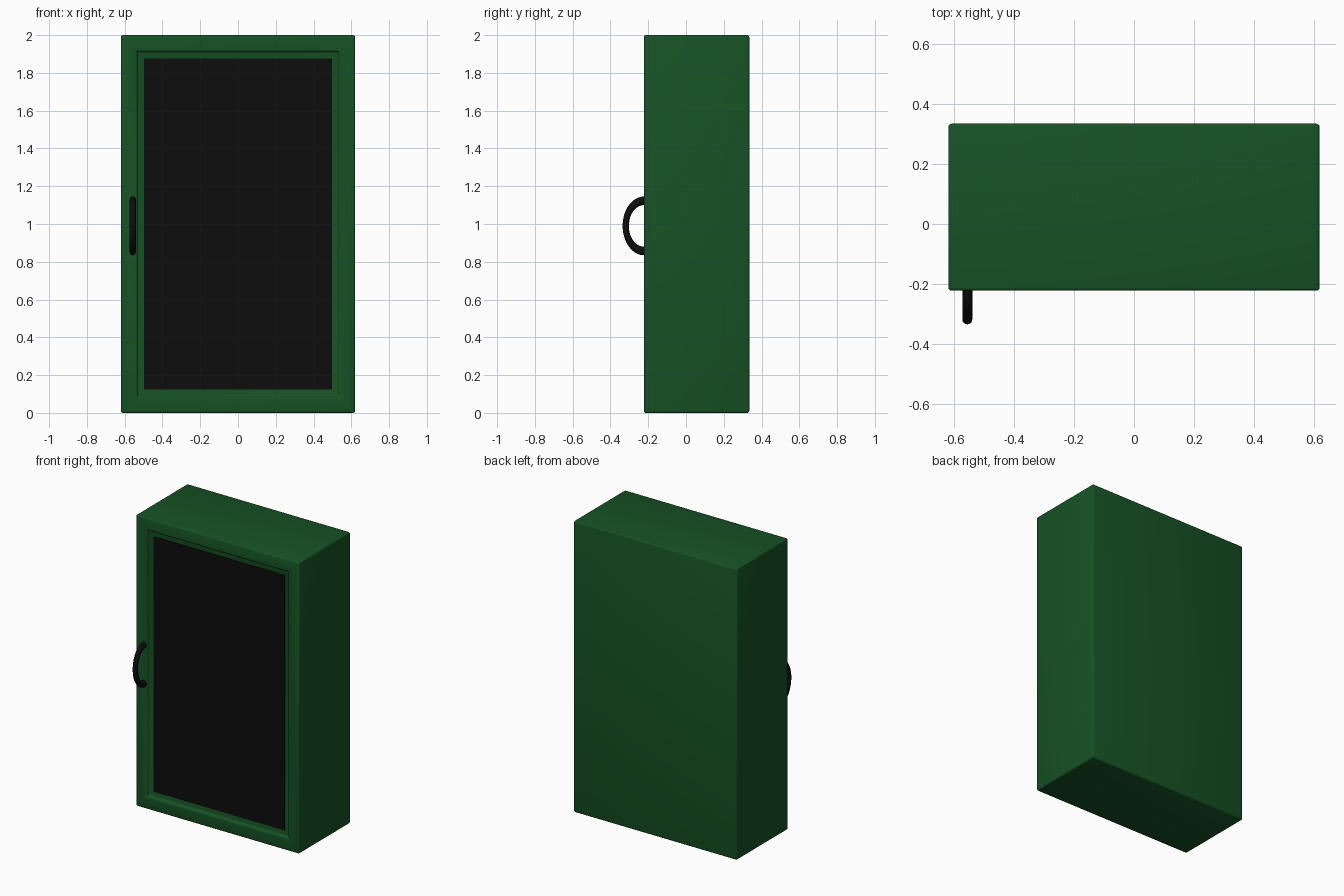
import bpy, bmesh
from mathutils import Matrix, Vector

if "Cube" in bpy.data.objects:
    bpy.data.objects.remove(bpy.data.objects["Cube"])


def material(name, color):
    m = bpy.data.materials.new(name)
    m.diffuse_color = (*color, 1)
    m.use_nodes = True
    m.node_tree.nodes["Principled BSDF"].inputs["Base Color"].default_value = m.diffuse_color
    return m


GREEN = material("green_paint", (0.008, 0.085, 0.018))
BLACK = material("black", (0.004, 0.004, 0.004))


def finish(bm, name, mat, bevel=0):
    mesh = bpy.data.meshes.new(name)
    bm.to_mesh(mesh)
    bm.free()
    mesh.materials.append(mat)
    obj = bpy.data.objects.new(name, mesh)
    bpy.context.collection.objects.link(obj)
    bpy.ops.object.select_all(action='DESELECT')
    obj.select_set(True)
    bpy.context.view_layer.objects.active = obj
    if bevel:
        mod = obj.modifiers.new("rounded_edges", 'BEVEL')
        mod.width, mod.segments = bevel, 3
        bpy.ops.object.modifier_apply(modifier=mod.name)
    bpy.ops.object.shade_smooth_by_angle(angle=0.6)
    return obj


def box(lo, hi):
    bm = bmesh.new()
    lo, hi = Vector(lo), Vector(hi)
    bmesh.ops.create_cube(bm, size=1, matrix=Matrix.Translation((lo + hi) / 2)
                          @ Matrix.Diagonal((*(hi - lo), 1)))
    return bm


FRONT, BACK = -0.223, 0.335
RECESS = 0.02

# Cabinet body with a shallow recess in the front face
bm = box((-0.62, FRONT, 0), (0.62, BACK, 2))
bm.normal_update()
front = min(bm.faces, key=lambda f: f.calc_center_median().y)
bmesh.ops.inset_region(bm, faces=[front], thickness=0.122)
ret = bmesh.ops.extrude_face_region(bm, geom=[front])
bmesh.ops.delete(bm, geom=[front], context='FACES')
bmesh.ops.translate(bm, vec=(0, RECESS, 0),
                    verts=[v for v in ret["geom"] if isinstance(v, bmesh.types.BMVert)])
bmesh.ops.recalc_face_normals(bm, faces=bm.faces)
finish(bm, "cabinet_body", GREEN, 0.012)

# Dark door panel sitting in the recess
finish(box((-0.498, FRONT + RECESS - 0.004, 0.124),
           (0.498, FRONT + RECESS + 0.004, 1.876)), "door_panel", BLACK)

# Door handle: half of a stretched ring
bpy.ops.mesh.primitive_torus_add(major_segments=64, minor_segments=16,
                                 major_radius=0.096, minor_radius=0.0165)
ring = bpy.context.object
bm = bmesh.new()
bm.from_mesh(ring.data)
bpy.data.objects.remove(ring)
bm.transform(Matrix.Translation((-0.557, FRONT, 0.99))
             @ Matrix.Diagonal((1, 1, 1.38, 1)) @ Matrix.Rotation(1.5707963, 4, 'Y'))
cut = bmesh.ops.bisect_plane(bm, geom=bm.verts[:] + bm.edges[:] + bm.faces[:],
                             plane_co=(0, FRONT + 0.008, 0), plane_no=(0, 1, 0),
                             clear_outer=True)
bmesh.ops.holes_fill(bm, edges=[e for e in bm.edges if e.is_boundary])
finish(bm, "door_handle", BLACK)
